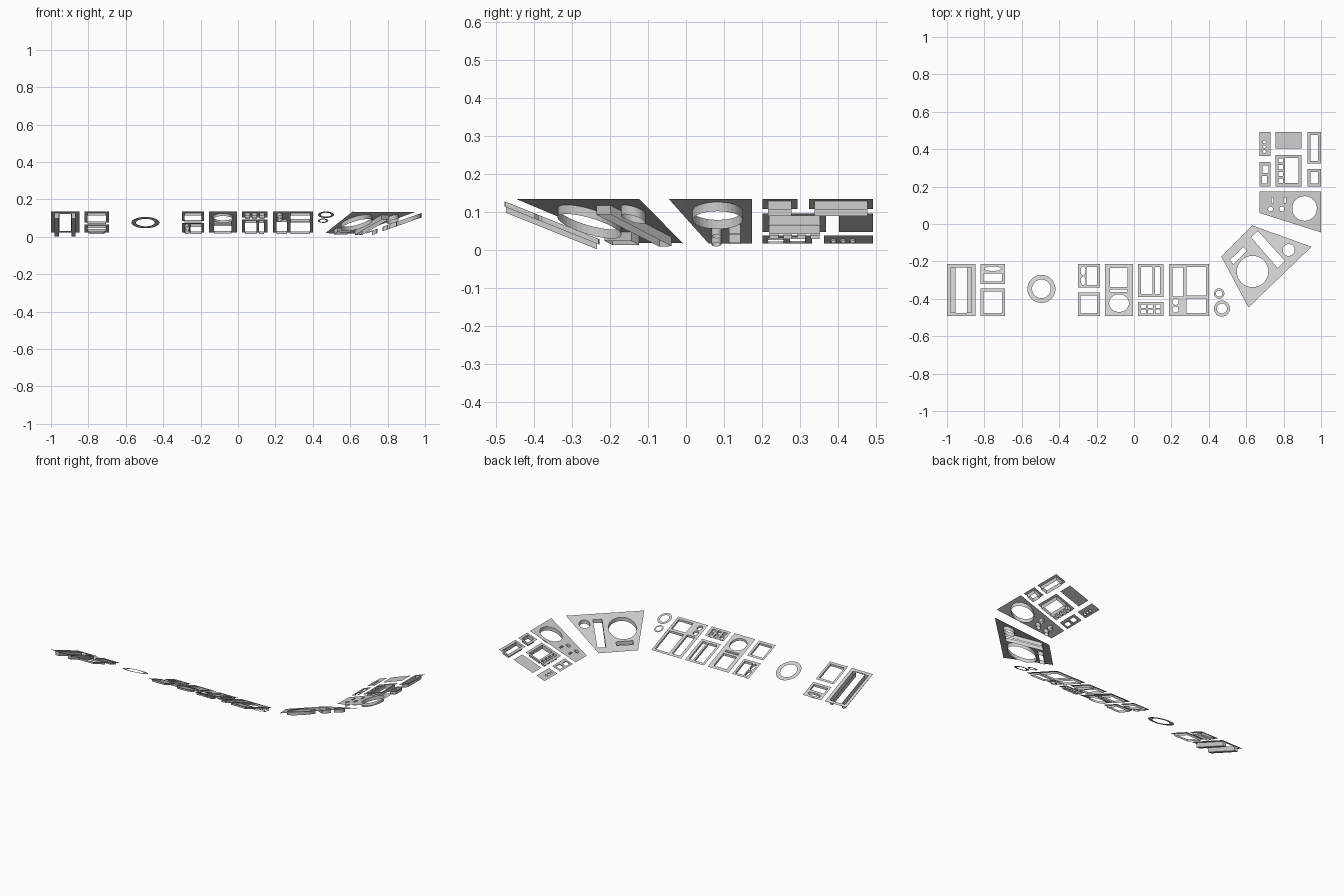
import bpy
import bmesh
from math import sin, cos, pi
from mathutils import Vector

default_cube = bpy.data.objects.get("Cube")
if default_cube:
    bpy.data.objects.remove(default_cube, do_unlink=True)

grey = bpy.data.materials.new("panel_grey")
grey.use_nodes = True
colour = (.62, .62, .62, 1)
grey.diffuse_color = colour
grey.node_tree.nodes["Principled BSDF"].inputs["Base Color"].default_value = colour

TOP = .134  # height of every panel's raised outer edge


def rect(left, right, front, back):
    return [(left, front), (right, front), (right, back), (left, back)]


def oval(x, y, radius, radius_y=None, sides=32):
    radius_y = radius_y or radius
    angles = [2 * pi * i / sides for i in range(sides)]
    return [(x + radius * cos(a), y + radius_y * sin(a)) for a in angles]


class Slope:
    """Tilted plane falling from a raised edge point in one direction."""

    def __init__(self, edge, downhill, grade):
        self.edge = Vector(edge)
        self.fall = Vector(downhill).normalized() * grade

    def place(self, point, depth):
        height = TOP - self.fall.dot(Vector(point[:2]) - self.edge)
        return Vector((point[0], point[1], height - depth))


def panel(name, slope, outline, holes=(), flange=0, sunk=0):
    """Thin sheet with openings; each opening has an upright wall beneath it."""
    bm = bmesh.new()
    loops, edges = [], []
    for points in [outline, *holes]:
        verts = [bm.verts.new((x, y, 0)) for x, y in points]
        edges += [bm.edges.new((v, verts[i - 1])) for i, v in enumerate(verts)]
        loops.append(verts)
    bmesh.ops.triangle_fill(bm, edges=edges, normal=(0, 0, 1), use_beauty=True)
    bm.normal_update()
    for face in bm.faces:
        if face.normal.z < 0:
            face.normal_flip()
    for verts in loops:
        for v in verts:
            v.co = slope.place(v.co, sunk)
    if flange:
        for verts in loops[1:]:
            low = [bm.verts.new(v.co - Vector((0, 0, flange))) for v in verts]
            for i in range(len(verts)):
                bm.faces.new((low[i - 1], low[i], verts[i], verts[i - 1]))
    mesh = bpy.data.meshes.new(name)
    bm.to_mesh(mesh)
    bm.free()
    mesh.materials.append(grey)
    obj = bpy.data.objects.new(name, mesh)
    bpy.context.collection.objects.link(obj)


FRONT, BACK = -.492, -.215
SHALLOW, DEEP, SLIGHT = .014, .024, .005

# The three console slopes
front = Slope((0, FRONT), (0, 1), .4)
corner = Slope((.612, -.446), (-.69, .72), .385)
side = Slope((1, 0), (-1, 0), .355)

# Front console: far right tray with a sunken channel along each side
panel("tray_frame", front, rect(-1, -.848, FRONT, BACK),
      [rect(-.982, -.868, -.475, -.232)], SLIGHT)
for name, left, right in [("right", -.982, -.955), ("left", -.893, -.868)]:
    channel = rect(left + .002, right - .002, -.473, -.234)
    panel("channel_wall_" + name, front, rect(left, right, -.475, -.232),
          [channel], .029)
    panel("channel_floor_" + name, front, channel, sunk=.029)

# Front console: small bezels beside the tray
panel("slot_bezel", front, rect(-.82, -.69, -.322, BACK),
      [rect(-.805, -.705, -.307, -.264), oval(-.755, -.239, .045, .012)], SHALLOW)
panel("square_bezel_right", front, rect(-.82, -.69, FRONT, -.346),
      [rect(-.805, -.705, -.477, -.361)], SHALLOW)

# Front console: separate gauge rings
for name, x, y, outer, inner in [("large_ring", -.495, -.347, .075, .05),
                                 ("small_ring", .455, -.372, .028, .017),
                                 ("medium_ring", .47, -.452, .043, .027)]:
    panel(name, front, oval(x, y, outer), [oval(x, y, inner)])

# Front console: centre block
panel("switch_bezel", front, rect(-.3, -.181, -.34, BACK),
      [rect(-.253, -.195, -.326, -.229)]
      + [oval(-.272, y, .013, .024) for y in (-.251, -.303)], SHALLOW)
panel("square_bezel_centre", front, rect(-.3, -.181, FRONT, -.367),
      [rect(-.285, -.196, -.477, -.382)], SHALLOW)
panel("screen_and_dial_panel", front, rect(-.155, -.005, FRONT, BACK),
      [rect(-.128, -.035, -.336, -.234), rect(-.128, -.035, -.363, -.351),
       oval(-.08, -.423, .053, .047)], SHALLOW)
panel("twin_slot_panel", front, rect(.021, .158, -.39, BACK),
      [rect(.037, .1, -.375, -.23), rect(.112, .14, -.375, -.23)], SHALLOW)
panel("button_panel", front, rect(.021, .158, FRONT, -.418),
      [rect(x, x + .026, y, y + .02)
       for x in (.037, .076, .115) for y in (-.478, -.45)], SHALLOW)
panel("display_panel", front, rect(.186, .4, FRONT, BACK),
      [rect(.206, .262, -.388, -.232), rect(.282, .384, -.381, -.23),
       rect(.282, .384, -.476, -.398)]
      + [oval(.222, y, .017) for y in (-.416, -.457)], SHALLOW)

# Corner console
panel("corner_panel", corner,
      [(.612, -.446), (.949, -.122), (.633, -.008), (.466, -.173)],
      [oval(.634, -.254, .084), oval(.827, -.139, .032),
       [(.625, -.07), (.768, -.235), (.808, -.198), (.663, -.038)],
       [(.512, -.193), (.532, -.215), (.605, -.143), (.585, -.123)]], DEEP)

# Side console: tapered gauge panel
panel("tapered_panel", side,
      [(.672, .059), (1, -.045), (1, .173), (.672, .173)],
      [oval(.912, .083, .066)]
      + [oval(x, .08, .013, sides=16) for x in (.73, .79)]
      + [rect(x, x + .012, .113, .143) for x in (.735, .8)], DEEP)

# Side console: outer, middle and inner columns
panel("outer_tall_bezel", side, rect(.928, 1, .323, .492),
      [rect(.943, .985, .338, .477)], DEEP)
panel("outer_square_bezel", side, rect(.928, 1, .201, .293),
      [rect(.943, .985, .216, .278)], DEEP)
panel("blank_panel", side, rect(.757, .895, .403, .492))
panel("key_panel", side, rect(.757, .895, .201, .368),
      [rect(.808, .88, .218, .353)]
      + [rect(.773, .797, y, y + .023) for y in (.22, .256, .292, .328)], DEEP)
panel("indicator_panel", side, rect(.672, .73, .363, .492),
      [oval(.697, y, .008, sides=12) for y in (.388, .413, .438)], SLIGHT)
panel("lever_panel", side, rect(.672, .73, .201, .331),
      [rect(.688, .718, .273, .313), rect(.684, .712, .216, .256)], SLIGHT)
